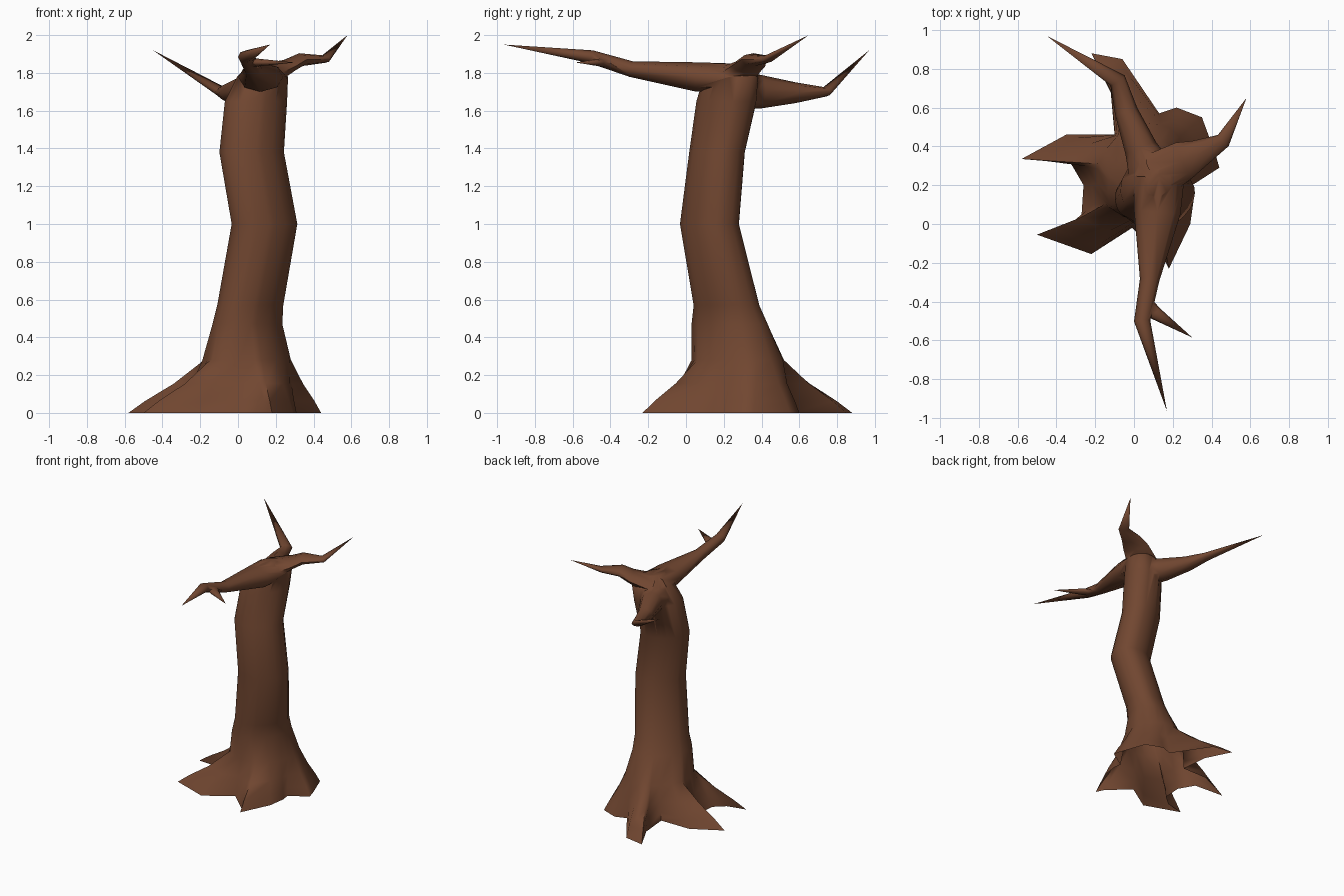
import bpy, bmesh, math
from mathutils import Vector

if "Cube" in bpy.data.objects:
    bpy.data.objects.remove(bpy.data.objects["Cube"])

bark = bpy.data.materials.new("brown_bark")
bark.diffuse_color = (0.165, 0.062, 0.03, 1)
bark.use_nodes = True
bark.node_tree.nodes["Principled BSDF"].inputs["Base Color"].default_value = bark.diffuse_color


def loft(name, rings):
    """Skin a list of equal-length point rings into one closed object."""
    bm = bmesh.new()
    loops = [[bm.verts.new(p) for p in ring] for ring in rings]
    n = len(loops[0])
    for a, b in zip(loops, loops[1:]):
        for i in range(n):
            j = (i + 1) % n
            bm.faces.new((a[i], a[j], b[j], b[i]))
    bm.faces.new(loops[0][::-1])
    if (loops[-1][0].co - loops[-1][2].co).length > 0.001:
        bm.faces.new(loops[-1])
    bmesh.ops.remove_doubles(bm, verts=bm.verts, dist=0.0005)
    bmesh.ops.recalc_face_normals(bm, faces=bm.faces)
    mesh = bpy.data.meshes.new(name)
    bm.to_mesh(mesh)
    bm.free()
    mesh.materials.append(bark)
    obj = bpy.data.objects.new(name, mesh)
    bpy.context.collection.objects.link(obj)
    return obj


def branch(name, stations, sides=8):
    """Tapered limb: stations are (x, y, z, half width, half height)."""
    pts = [Vector(s[:3]) for s in stations]
    rings = []
    for k, s in enumerate(stations):
        t = Vector((0, 0, 0))
        if k > 0:
            t += (pts[k] - pts[k - 1]).normalized()
        if k < len(pts) - 1:
            t += (pts[k + 1] - pts[k]).normalized()
        t.normalize()
        side = t.cross(Vector((0, 0, 1))).normalized()
        up = side.cross(t)
        ring = []
        for i in range(sides):
            a = 2 * math.pi * i / sides
            ring.append(pts[k] + side * math.cos(a) * s[3] + up * math.sin(a) * s[4])
        rings.append(ring)
    return loft(name, rings)


# Outline of the spreading roots on the ground
outline = [(.44, .29), (.42, .36), (.35, .55), (.22, .60), (.13, .57), (-.06, .85),
           (-.22, .88), (-.12, .68), (-.10, .46), (-.35, .46), (-.58, .335),
           (-.33, .32), (-.26, .20), (-.27, .05), (-.35, -.02), (-.50, -.055),
           (-.22, -.155), (-.01, -.02), (.15, -.17), (.18, -.23), (.29, 0),
           (.31, .14), (.30, .20)]
N = len(outline)
angles = []
for i, (x, y) in enumerate(outline):
    a = math.atan2(y - .25, x - .045) % (2 * math.pi)
    angles.append(0.5 * a + 0.5 * (0.1 + 2 * math.pi * i / N))


def trunk_ring(z, cx, cy, rx, ry, skew=0.12):
    """Oval ring, stretched along the diagonal by skew."""
    return [Vector((cx + rx * math.cos(a - skew), cy + ry * math.sin(a + skew), z))
            for a in angles]


# Trunk with flared root base
collar = trunk_ring(.28, .045, .275, .235, .245, .08)
ground = [Vector((x, y, 0)) for x, y in outline]
rings = [ground]
for f, z in ((.78, .063), (.40, .155)):
    ring = [c.lerp(g, f) for c, g in zip(collar, ground)]
    for p in ring:
        p.z = z
    rings.append(ring)
rings.append(collar)
for station in ((.47, .05, .232, .185, .203, .16), (.57, .065, .215, .175, .175, .16),
                (1.0, .14, .125, .174, .157), (1.38, .072, .165, .171, .148),
                (1.65, .095, .215, .165, .16), (1.78, .13, .24, .135, .145),
                (1.85, .13, .21, .06, .07)):
    rings.append(trunk_ring(*station))
tree = loft("tree_trunk_roots_and_branches", rings)

limbs = [
    # Long front limb and its twig
    branch("front_branch", [(.13, .24, 1.78, .13, .07), (.12, .06, 1.778, .12, .078),
                            (.08, -.29, 1.82, .05, .042), (.042, -.50, 1.885, .042, .035),
                            (.17, -.965, 1.95, 0, 0)]),
    branch("front_twig", [(.05, -.40, 1.85, .04, .025), (.11, -.46, 1.855, .035, .02),
                          (.30, -.585, 1.855, 0, 0)]),
    # Right limb
    branch("right_branch", [(.12, .25, 1.775, .12, .075), (.26, .33, 1.835, .10, .037),
                            (.33, .36, 1.87, .075, .035), (.46, .43, 1.873, .04, .02),
                            (.58, .65, 2.0, 0, 0)]),
    # Back left limb
    branch("back_branch", [(.09, .26, 1.71, .12, .09), (.035, .39, 1.70, .085, .09),
                           (-.04, .58, 1.695, .06, .055), (-.085, .74, 1.70, .045, .025),
                           (-.45, .97, 1.92, 0, 0)]),
]

# Fuse the limbs into the trunk
bpy.context.view_layer.objects.active = tree
for limb in limbs:
    mod = tree.modifiers.new("fuse", 'BOOLEAN')
    mod.operation = 'UNION'
    mod.solver = 'EXACT'
    mod.object = limb
    bpy.ops.object.modifier_apply(modifier=mod.name)
    bpy.data.objects.remove(limb)

# Open the underside and smooth the bark
bm = bmesh.new()
bm.from_mesh(tree.data)
under = [f for f in bm.faces if all(v.co.z < 0.001 for v in f.verts)]
bmesh.ops.delete(bm, geom=under, context='FACES')
bmesh.ops.remove_doubles(bm, verts=bm.verts, dist=0.002)
bm.to_mesh(tree.data)
bm.free()
tree.select_set(True)
bpy.ops.object.shade_smooth_by_angle(angle=math.radians(80))
